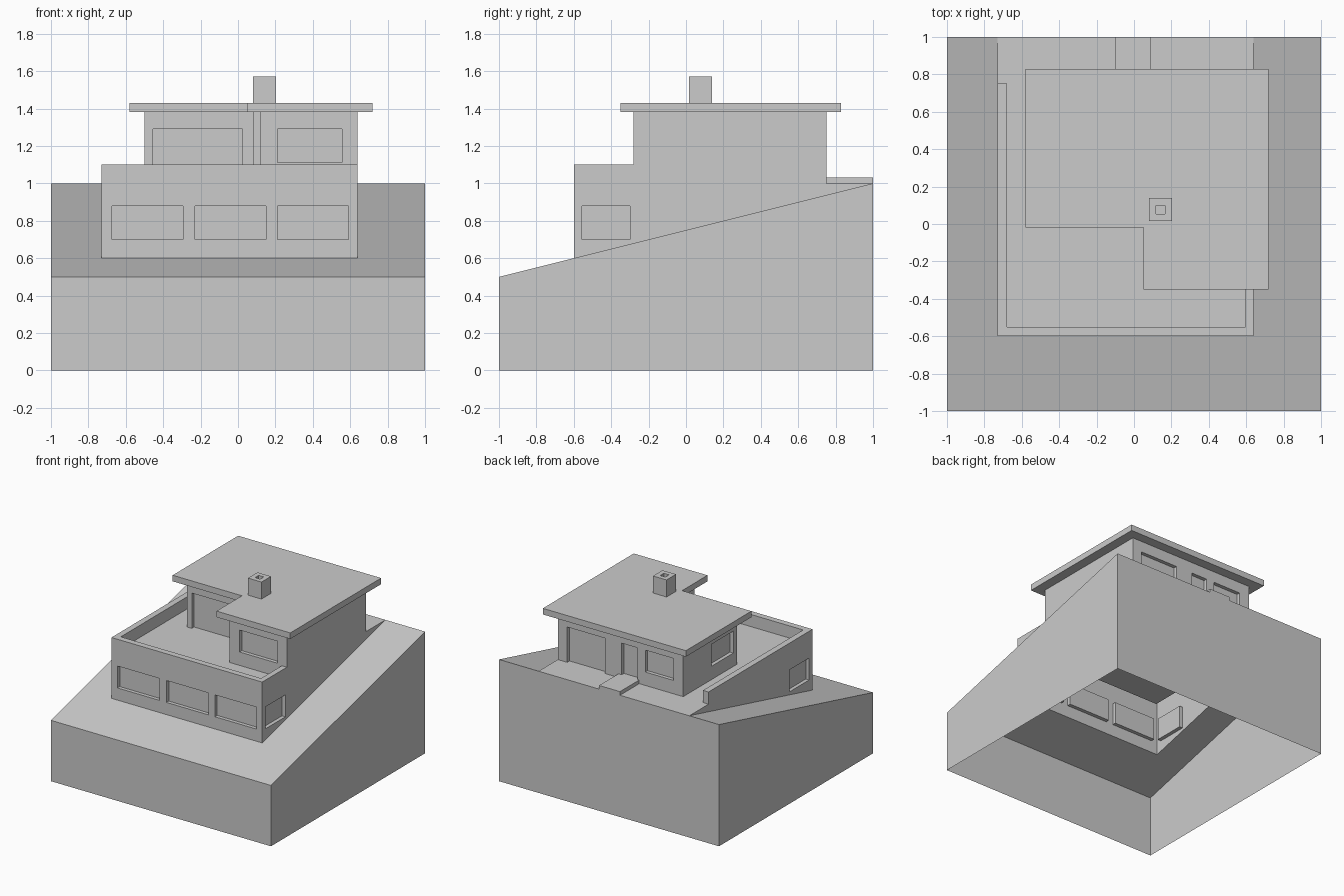
import bpy, bmesh
from mathutils import Vector

if "Cube" in bpy.data.objects:
    bpy.data.objects.remove(bpy.data.objects["Cube"])

DECK, RAIL, EAVES = 1.0, 1.10, 1.38
DEPTH = 0.03                       # how far windows and doors are set back


def ground(y):
    return 0.75 + 0.25 * y


def face(bm, pts):
    bm.faces.new([bm.verts.new(p) for p in pts])


def finish(bm, name):
    bmesh.ops.remove_doubles(bm, verts=bm.verts, dist=1e-5)
    me = bpy.data.meshes.new(name)
    bm.to_mesh(me)
    bm.free()
    bpy.context.collection.objects.link(bpy.data.objects.new(name, me))


def wall(bm, p, q, lo, hi, openings=(), lo_end=None):
    """Upright wall p to q (outside on the right) with recessed openings (u0, u1, z0, z1)."""
    lo_end = lo if lo_end is None else lo_end
    p, q = Vector((*p, 0)), Vector((*q, 0))
    length = (q - p).length
    d = (q - p) / length
    inward = Vector((-d.y, d.x, 0)) * DEPTH

    def at(u, z, k=0):
        if z == lo:
            z += (lo_end - lo) * u / length
        return p + d * u + inward * k + Vector((0, 0, z))

    us = sorted({0, length, *[u for o in openings for u in o[:2]]})
    zs = sorted({lo, hi, *[z for o in openings for z in o[2:]]})
    for a, b in zip(us, us[1:]):
        for c, e in zip(zs, zs[1:]):
            if not any(o[0] <= a and b <= o[1] and o[2] <= c and e <= o[3] for o in openings):
                face(bm, [at(a, c), at(b, c), at(b, e), at(a, e)])
    for a, b, c, e in openings:
        ring = [(a, c), (b, c), (b, e), (a, e)]
        face(bm, [at(*r, 1) for r in ring])
        for r, s in zip(ring, ring[1:] + ring[:1]):
            face(bm, [at(*r), at(*s), at(*s, 1), at(*r, 1)])


def prism(name, outline, z0, z1):
    bm = bmesh.new()
    face(bm, [(x, y, z1) for x, y in outline])
    face(bm, [(x, y, z0) for x, y in reversed(outline)])
    for p, q in zip(outline, outline[1:] + outline[:1]):
        wall(bm, p, q, z0, z1)
    finish(bm, name)


def rect(x0, x1, y0, y1):
    return [(x0, y0), (x1, y0), (x1, y1), (x0, y1)]


# sloping ground: open-bottomed block with a hole for the house
bm = bmesh.new()
wall(bm, (-1, -1), (1, -1), 0, 0.5)
wall(bm, (1, 1), (-1, 1), 0, 1)
face(bm, [(1, -1, 0), (1, 1, 0), (1, 1, 1), (1, -1, 0.5)])
face(bm, [(-1, 1, 0), (-1, -1, 0), (-1, -1, 0.5), (-1, 1, 1)])
for r in (rect(-1, 1, -1, -0.6), rect(-1, -0.73, -0.6, 1), rect(0.64, 1, -0.6, 1)):
    face(bm, [(x, y, ground(y)) for x, y in r])
finish(bm, "sloping_ground")

# lower storey walls, cut to the slope
bm = bmesh.new()
z_front, z_mid = ground(-0.6), ground(-0.28)
wall(bm, (-0.73, -0.6), (0.64, -0.6), z_front, RAIL,
     [(u, u + 0.38, 0.70, 0.88) for u in (0.055, 0.5, 0.94)])
wall(bm, (0.64, -0.6), (0.64, -0.28), z_front, RAIL, [(0.045, 0.30, 0.70, 0.88)], z_mid)
wall(bm, (-0.73, -0.28), (-0.73, -0.6), z_mid, RAIL, [(0.02, 0.275, 0.70, 0.88)], z_front)
face(bm, [(0.64, -0.28, z_mid), (0.64, 1, DECK), (0.64, -0.28, DECK)])
face(bm, [(-0.73, 1, DECK), (-0.73, -0.28, z_mid), (-0.73, -0.28, RAIL),
          (-0.73, 0.75, RAIL), (-0.73, 0.75, DECK)])
finish(bm, "lower_walls")

# parapet top and inner sides
inner = [(0.595, -0.28), (0.595, -0.55), (-0.68, -0.55), (-0.68, 0.75), (-0.73, 0.75)]
bm = bmesh.new()
top = [(-0.73, -0.6), (0.64, -0.6), (0.64, -0.28)] + inner
face(bm, [(x, y, RAIL) for x, y in top])
for p, q in zip(inner, inner[1:]):
    wall(bm, p, q, DECK, RAIL)
finish(bm, "parapet")

# terrace floor around the upper storey
house = [(-0.5, 0.05), (0.12, 0.05), (0.12, -0.28), (0.64, -0.28), (0.64, 0.75), (-0.5, 0.75)]
bm = bmesh.new()
for r in (rect(-0.68, 0.595, -0.55, -0.28), rect(-0.68, 0.12, -0.28, 0.05),
          rect(-0.68, -0.5, 0.05, 0.75), rect(-0.73, 0.64, 0.75, 1)):
    face(bm, [(x, y, DECK) for x, y in r])
finish(bm, "terrace_floor")

# upper storey walls with windows and doors, keyed by wall number
holes = {
    0: [(0.045, 0.525, DECK, 1.29)],
    2: [(0.09, 0.435, 1.11, 1.29)],
    4: [(0.085, 0.43, DECK, 1.29), (0.58, 0.725, 1.03, 1.29), (0.795, 1.05, 1.11, 1.29)],
    5: [(0.37, 0.65, 1.11, 1.29)],
}
bm = bmesh.new()
for i, p in enumerate(house):
    wall(bm, p, house[(i + 1) % 6], DECK, EAVES, holes.get(i, ()))
finish(bm, "upper_walls")

# flat roof and entrance slab
prism("roof", [(-0.58, -0.02), (0.05, -0.02), (0.05, -0.35), (0.72, -0.35),
               (0.72, 0.83), (-0.58, 0.83)], EAVES, 1.43)
prism("entrance_slab", rect(-0.10, 0.09, 0.75, 1), DECK, 1.03)

# chimney with a flue opening
bm = bmesh.new()
stack, flue = rect(0.08, 0.203, 0.015, 0.138), rect(0.118, 0.165, 0.053, 0.10)
for i in range(4):
    j = (i + 1) % 4
    wall(bm, stack[i], stack[j], DECK, 1.57)
    wall(bm, flue[j], flue[i], 1.52, 1.57)
    face(bm, [(*v, 1.57) for v in (stack[i], stack[j], flue[j], flue[i])])
face(bm, [(*v, 1.52) for v in flue])
finish(bm, "chimney")
